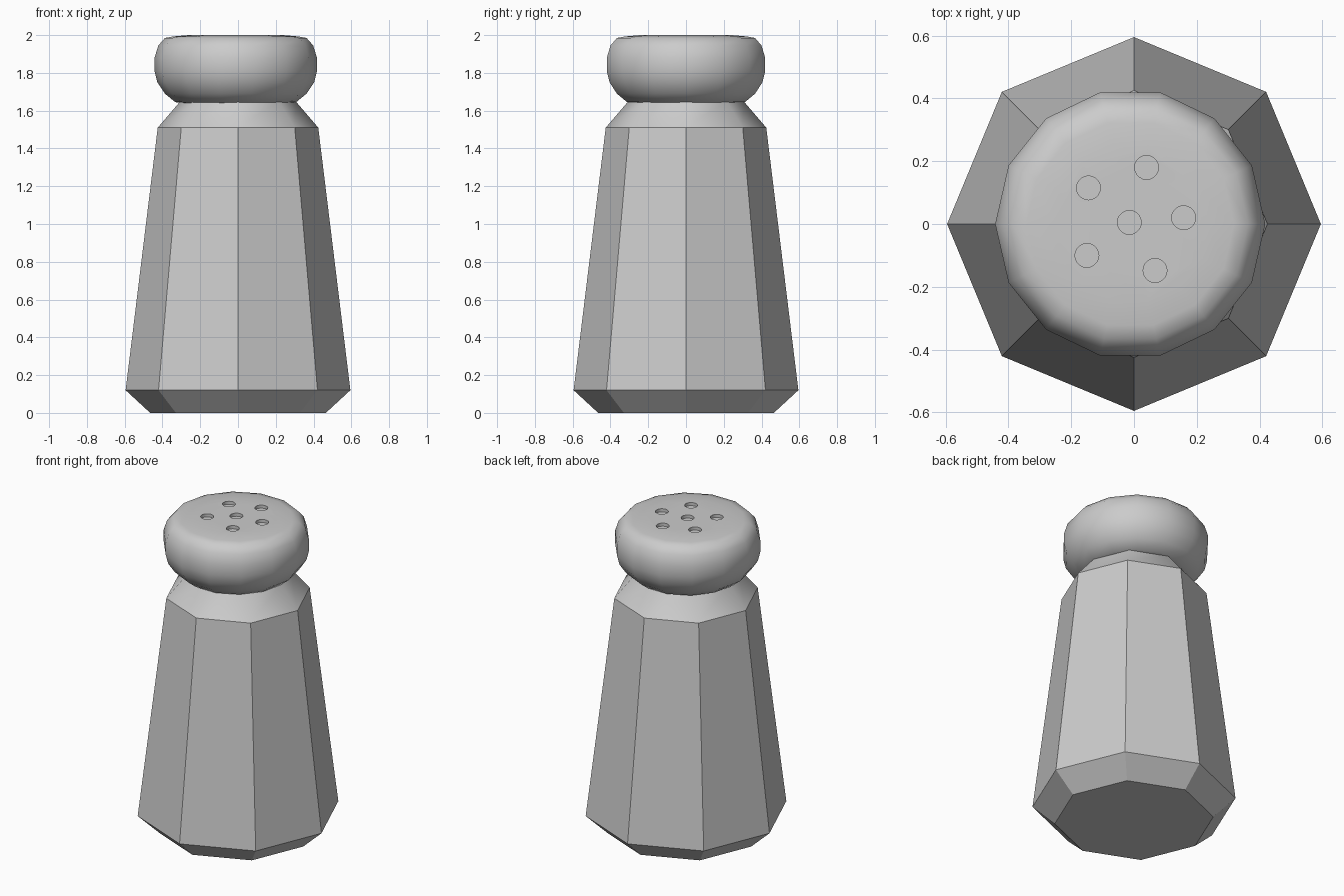
import bpy, bmesh, math
from mathutils import Matrix

if "Cube" in bpy.data.objects:
    bpy.data.objects.remove(bpy.data.objects["Cube"])


def lathe(name, profile, sides, cx=0.0):
    """Stack of n-sided rings (radius, z), closed at both ends."""
    bm = bmesh.new()
    rings = []
    for r, z in profile:
        rings.append([bm.verts.new((cx + r * math.cos(2 * math.pi * i / sides),
                                    r * math.sin(2 * math.pi * i / sides), z))
                      for i in range(sides)])
    for a, b in zip(rings, rings[1:]):
        for i in range(sides):
            j = (i + 1) % sides
            bm.faces.new((a[i], a[j], b[j], b[i]))
    bm.faces.new(rings[0][::-1])
    bm.faces.new(rings[-1])
    return finish(name, bm)


def finish(name, bm):
    bmesh.ops.recalc_face_normals(bm, faces=bm.faces)
    mesh = bpy.data.meshes.new(name)
    bm.to_mesh(mesh)
    bm.free()
    obj = bpy.data.objects.new(name, mesh)
    bpy.context.collection.objects.link(obj)
    return obj


def smooth(obj, degrees):
    bpy.ops.object.select_all(action='DESELECT')
    bpy.context.view_layer.objects.active = obj
    obj.select_set(True)
    bpy.ops.object.shade_smooth_by_angle(angle=math.radians(degrees))


# Faceted octagonal body with a bevelled foot
lathe("body", [(0.465, 0), (0.595, 0.12), (0.425, 1.51)], 8)

# Smooth-shaded neck tapering into the cap
neck = lathe("neck", [(0.425, 1.51), (0.305, 1.65), (0.29, 1.68)], 8)
smooth(neck, 40)

# Rounded cap
cap = lathe("cap", [(0.27, 1.64), (0.32, 1.645), (0.375, 1.69), (0.415, 1.75),
                    (0.43, 1.81), (0.43, 1.88), (0.41, 1.945), (0.375, 1.985),
                    (0.33, 1.993), (0.25, 2.0)], 14, -0.012)

# Shaker holes sunk into the cap
bm = bmesh.new()
for x, y in [(-0.145, 0.115), (0.04, 0.18), (-0.015, 0.005),
             (0.158, 0.02), (-0.15, -0.10), (0.067, -0.148)]:
    bmesh.ops.create_cone(bm, cap_ends=True, segments=20, radius1=0.038,
                          radius2=0.038, depth=0.08,
                          matrix=Matrix.Translation((x, y, 2.02)))
holes = finish("hole_cutter", bm)
holes.hide_render = True
mod = cap.modifiers.new("holes", 'BOOLEAN')
mod.operation = 'DIFFERENCE'
mod.solver = 'EXACT'
mod.object = holes
bpy.context.view_layer.objects.active = cap
bpy.ops.object.modifier_apply(modifier=mod.name)
bpy.data.objects.remove(holes)
smooth(cap, 45)
